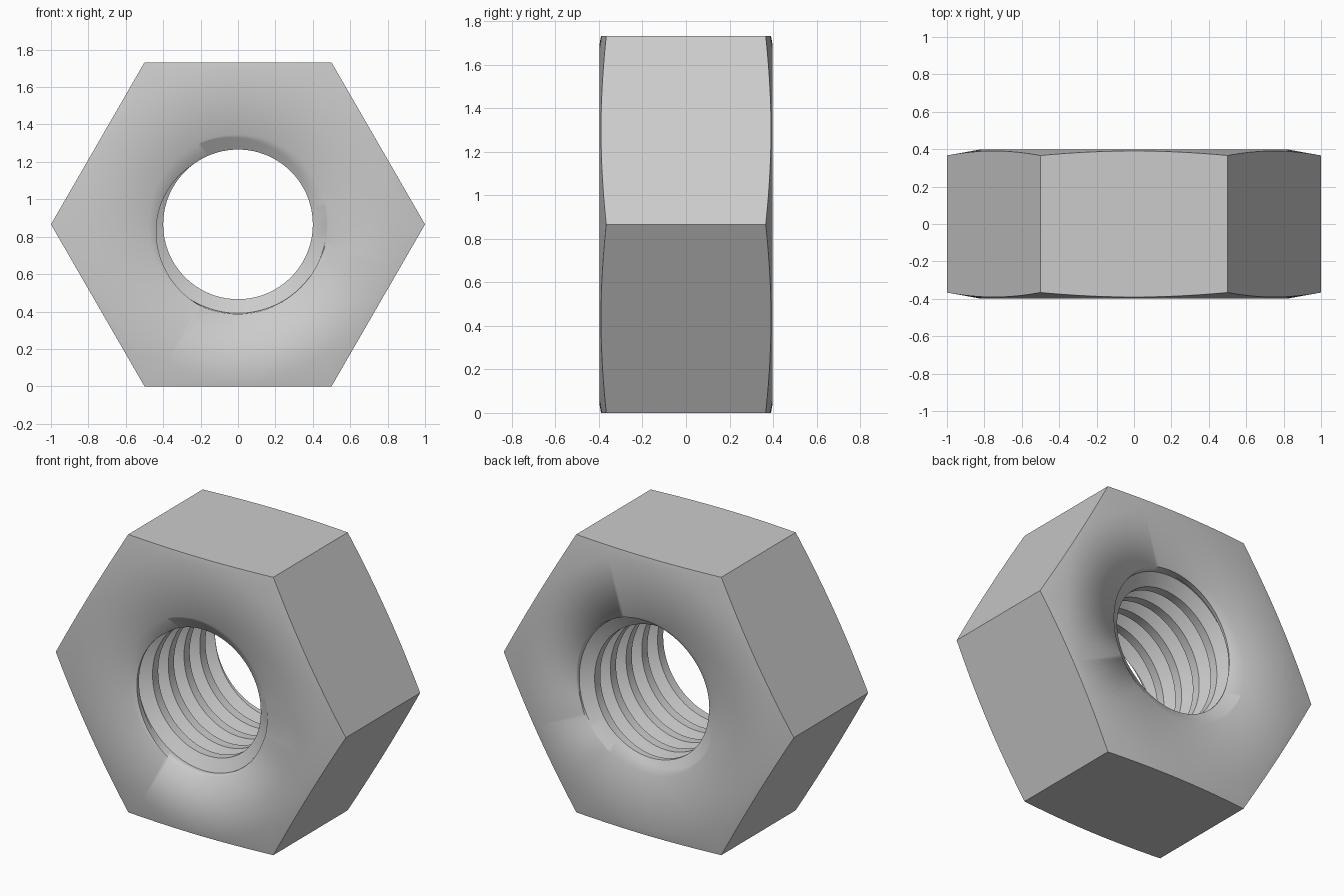
import bpy, bmesh, math

cube = bpy.data.objects.get("Cube")
if cube:
    bpy.data.objects.remove(cube, do_unlink=True)

APOTHEM = math.sqrt(3) / 2      # centre to flat
HALF = 0.397                    # half thickness
CHAMFER_R, CHAMFER_SLOPE = 0.83, 0.18
MINOR, MAJOR, MOUTH = 0.40, 0.475, 0.48
SINK = 0.05                     # countersink depth
PITCH = 0.155
SEGMENTS = 120

steel = bpy.data.materials.new("steel_grey")
steel.use_nodes = True
grey = (0.6, 0.6, 0.6, 1)
steel.diffuse_color = grey
steel.node_tree.nodes["Principled BSDF"].inputs["Base Color"].default_value = grey


def point(radius, y, angle):
    return (radius * math.sin(angle), y, APOTHEM + radius * math.cos(angle))


def sweep(name, column):
    """Join the (radius, y) columns around the y axis into one surface."""
    bm = bmesh.new()
    columns = []
    for i in range(SEGMENTS + 1):
        angle = math.tau * i / SEGMENTS
        columns.append([bm.verts.new(point(r, y, angle)) for r, y in column(angle)])
    for a, b in zip(columns, columns[1:]):
        for j in range(len(a) - 1):
            bm.faces.new((a[j], b[j], b[j + 1], a[j + 1]))
    bmesh.ops.remove_doubles(bm, verts=bm.verts, dist=0.0002)
    bmesh.ops.dissolve_degenerate(bm, edges=bm.edges, dist=0.0002)
    mesh = bpy.data.meshes.new(name)
    bm.to_mesh(mesh)
    bm.free()
    mesh.materials.append(steel)
    obj = bpy.data.objects.new(name, mesh)
    bpy.context.collection.objects.link(obj)
    bpy.ops.object.select_all(action='DESELECT')
    obj.select_set(True)
    bpy.context.view_layer.objects.active = obj
    bpy.ops.object.shade_smooth_by_angle(angle=math.radians(30))
    return obj


def hex_column(angle):
    # hexagon outline with conical corner chamfers on both faces
    off = (angle + math.pi / 6) % (math.pi / 3) - math.pi / 6
    rim = APOTHEM / math.cos(off)
    edge = HALF - CHAMFER_SLOPE * (rim - CHAMFER_R)
    return [(MOUTH, -HALF), (CHAMFER_R, -HALF), (rim, -edge),
            (rim, edge), (CHAMFER_R, HALF), (MOUTH, HALF)]


# One thread turn: share of the pitch and radius
THREAD = [(0.0, MINOR), (0.36, MINOR), (0.64, MAJOR), (0.72, MAJOR), (1.0, MINOR)]


def thread_radius(y, angle):
    u = ((y + HALF) / PITCH - angle / math.tau + 0.93) % 1
    for (u0, r0), (u1, r1) in zip(THREAD, THREAD[1:]):
        if u <= u1:
            return r0 + (r1 - r0) * (u - u0) / (u1 - u0)
    return MINOR


def bore_column(angle):
    # helical thread rows, cut by the countersink at each mouth
    heights = []
    for turn in range(-2, 8):
        for u, _ in THREAD[:-1]:
            heights.append(-HALF + PITCH * (turn + u - 0.93 + angle / math.tau))
    rows = []
    for y in [-HALF - 1] + heights + [HALF + 1]:
        y = max(-HALF, min(HALF, y))
        sink = MOUTH - (MOUTH - MINOR) * (HALF - abs(y)) / SINK
        rows.append((max(thread_radius(y, angle), sink), y))
    # exact countersink rims, kept in order along the axis
    for y in (SINK - HALF, HALF - SINK):
        rows.append((thread_radius(y, angle), y))
    return sorted(rows, key=lambda row: row[1])


def fix_normals(obj):
    bm = bmesh.new()
    bm.from_mesh(obj.data)
    bmesh.ops.recalc_face_normals(bm, faces=bm.faces)
    bm.to_mesh(obj.data)
    bm.free()


nut_body = sweep("nut_body", hex_column)
thread = sweep("threaded_bore", bore_column)

# Join the bore to the body so the nut is one closed solid
nut_body.select_set(True)
bpy.context.view_layer.objects.active = nut_body
bpy.ops.object.join()
bm = bmesh.new()
bm.from_mesh(nut_body.data)
bmesh.ops.remove_doubles(bm, verts=bm.verts, dist=0.0002)
bm.to_mesh(nut_body.data)
bm.free()
fix_normals(nut_body)
nut_body.name = "hex_nut"
